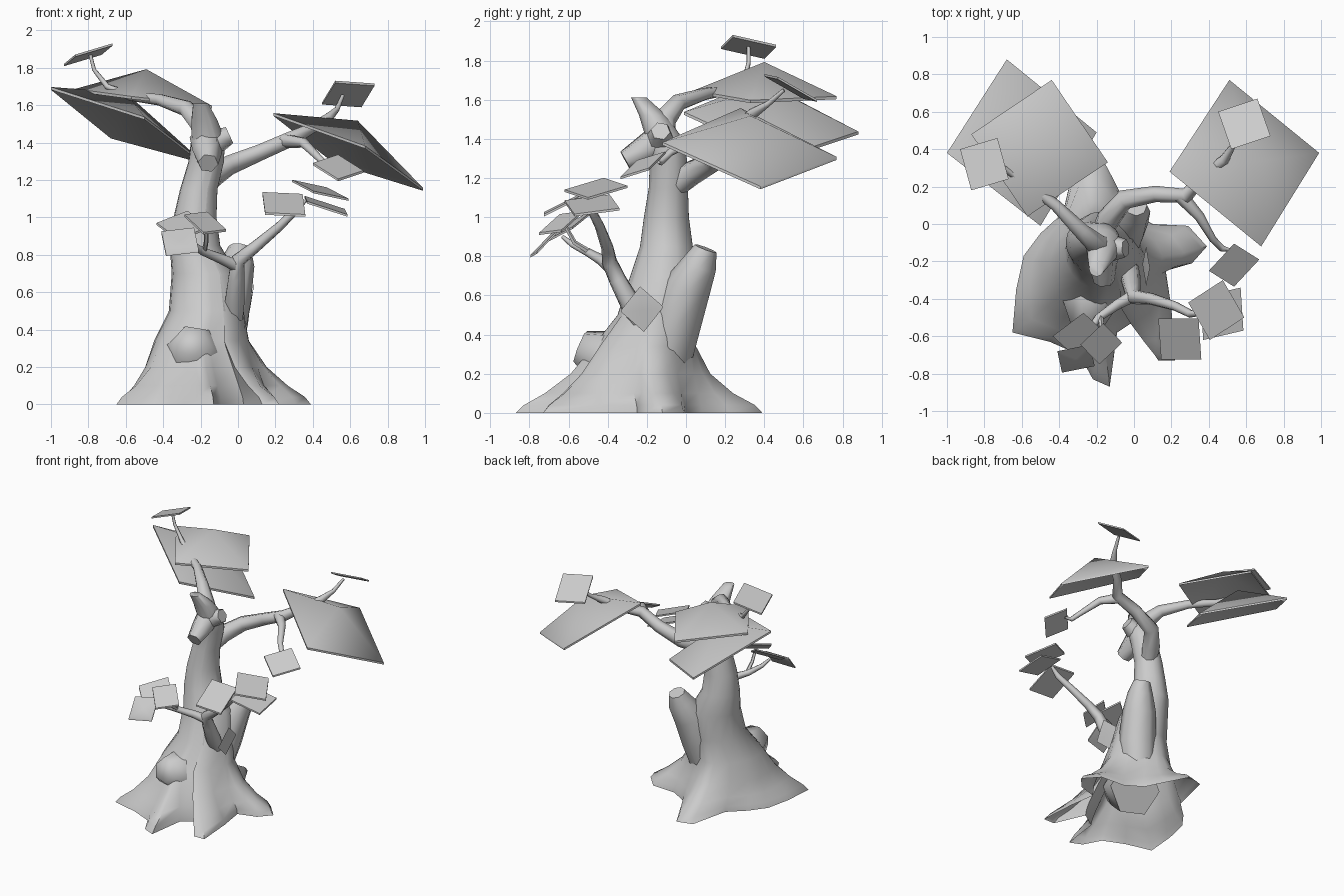
import bpy, bmesh, math
from mathutils import Vector as V

cube = bpy.data.objects.get("Cube")
if cube:
    bpy.data.objects.remove(cube)

grey = bpy.data.materials.new("plain_grey")
grey.use_nodes = True
grey.diffuse_color = (0.6, 0.6, 0.6, 1)
grey.node_tree.nodes["Principled BSDF"].inputs["Base Color"].default_value = (0.6, 0.6, 0.6, 1)


def finish(name, bm, angle=70):
    bmesh.ops.recalc_face_normals(bm, faces=bm.faces)
    mesh = bpy.data.meshes.new(name)
    bm.to_mesh(mesh)
    bm.free()
    mesh.materials.append(grey)
    obj = bpy.data.objects.new(name, mesh)
    bpy.context.collection.objects.link(obj)
    bpy.ops.object.select_all(action='DESELECT')
    obj.select_set(True)
    bpy.context.view_layer.objects.active = obj
    bpy.ops.object.shade_smooth_by_angle(angle=math.radians(angle))


def skin(bm, rings, cap_start=True):
    """Bridge rings of points with quads and cap the ends."""
    rows = [[bm.verts.new(p) for p in ring] for ring in rings]
    n = len(rows[0])
    for a, b in zip(rows, rows[1:]):
        for i in range(n):
            j = (i + 1) % n
            bm.faces.new((a[i], a[j], b[j], b[i]))
    bm.faces.new(rows[-1])
    if cap_start:
        bm.faces.new(rows[0][::-1])


def limb(name, path, sides=7):
    """Tapered tube through (x, y, z, radius) stations."""
    pts = [V(p[:3]) for p in path]
    rings = []
    side = None
    for k, p in enumerate(pts):
        d = (pts[min(k + 1, len(pts) - 1)] - pts[max(k - 1, 0)]).normalized()
        if side is None:
            side = d.orthogonal()
        side = (side - d * side.dot(d)).normalized()
        up = d.cross(side)
        rings.append([p + path[k][3] * (math.cos(t) * side + math.sin(t) * up)
                      for t in (math.tau * i / sides for i in range(sides))])
    bm = bmesh.new()
    skin(bm, rings)
    finish(name, bm)


def sheet(name, peak, corners, thickness):
    """Four-cornered leaf sheet with a middle point, given a thickness."""
    half = V((0, 0, thickness / 2))
    bm = bmesh.new()
    rims = []
    for offset in (half, -half):
        mid = bm.verts.new(V(peak) + offset)
        rim = [bm.verts.new(V(c) + offset) for c in corners]
        for i in range(4):
            bm.faces.new((mid, rim[i], rim[(i + 1) % 4]))
        rims.append(rim)
    top, low = rims
    for i in range(4):
        j = (i + 1) % 4
        bm.faces.new((top[i], top[j], low[j], low[i]))
    finish(name, bm, 45)


def leaf(name, centre, u, v):
    """Flat square leaf; u and v are its half diagonals."""
    c, u, v = V(centre), V(u), V(v)
    sheet(name, c, (c + u, c + v, c - u, c - v), 0.012)


# Trunk: root outline on the ground blending into round rings, open below
roots = [(.39, -.12), (.29, -.01), (.1, .0), (-.03, .08), (-.1, .22), (-.19, .39), (-.31, .36),
         (-.38, .06), (-.5, -.05), (-.59, -.17), (-.63, -.35), (-.65, -.58), (-.45, -.63),
         (-.29, -.7), (-.22, -.83), (-.13, -.87), (-.09, -.58), (.03, -.5), (.13, -.73),
         (.22, -.73), (.2, -.45), (.17, -.25), (.31, -.21)]
stations = [(0, -.17, -.22, .3, 1), (.04, -.17, -.22, .3, .88), (.1, -.18, -.24, .3, .55),
            (.2, -.19, -.23, .28, .22), (.34, -.2, -.21, .24, .06), (.5, -.17, -.15, .2, 0),
            (.7, -.18, -.11, .175, 0), (.85, -.23, -.1, .135, 0), (1.0, -.23, -.1, .115, 0),
            (1.15, -.21, -.09, .1, 0), (1.3, -.17, -.09, .095, 0), (1.42, -.16, -.12, .09, 0),
            (1.52, -.18, -.17, .07, 0), (1.61, -.2, -.24, .04, 0)]
rings = []
for z, cx, cy, r, w in stations:
    ring = []
    for x, y in roots:
        a = math.atan2(y + .2, x + .15)
        ring.append((w * x + (1 - w) * (cx + r * math.cos(a)),
                     w * y + (1 - w) * (cy + r * math.sin(a)), z))
    rings.append(ring)
bm = bmesh.new()
skin(bm, rings, cap_start=False)
finish("trunk", bm)

# Broken stubs
limb("back_stub", [(-.12, -.1, .28, .13), (-.08, -.06, .45, .135), (-.04, .01, .65, .12),
                   (.0, .07, .76, .09), (.01, .1, .84, .06)], 8)
limb("root_knob", [(-.22, -.25, .2, .2), (-.24, -.42, .29, .15), (-.255, -.54, .34, .09)], 6)
limb("front_stub", [(-.17, -.1, 1.42, .09), (-.165, -.2, 1.35, .08), (-.16, -.31, 1.29, .055)], 6)
limb("side_stub", [(-.19, -.13, 1.36, .08), (-.11, -.13, 1.41, .07), (-.045, -.13, 1.44, .05)], 6)

# Upper branches with their twigs
limb("west_branch", [(-.17, -.12, 1.4, .07), (-.2, -.11, 1.5, .06), (-.28, -.04, 1.585, .045),
                     (-.42, .1, 1.63, .032), (-.58, .22, 1.65, .025), (-.7, .3, 1.7, .016),
                     (-.77, .32, 1.79, .011), (-.79, .32, 1.87, .01)])
limb("east_branch", [(-.2, -.09, 1.12, .05), (-.14, .02, 1.22, .065), (-.05, .13, 1.28, .055),
                     (.12, .16, 1.35, .045), (.28, .15, 1.42, .042), (.38, .27, 1.47, .03),
                     (.48, .34, 1.53, .028), (.53, .42, 1.58, .015), (.56, .5, 1.65, .01)])
limb("east_twig", [(.25, .15, 1.41, .04), (.35, .04, 1.4, .028), (.42, -.08, 1.33, .02),
                   (.47, -.13, 1.28, .018), (.52, -.14, 1.28, .008)])

# Forked lower front branch
limb("front_branch", [(-.02, -.2, .4, .04), (-.02, -.28, .55, .055), (-.01, -.35, .68, .045),
                      (.0, -.39, .77, .04), (.09, -.4, .84, .032), (.22, -.44, .95, .025),
                      (.3, -.48, 1.03, .022), (.36, -.48, 1.09, .01)])
limb("front_fork", [(.0, -.38, .74, .035), (-.09, -.43, .78, .028), (-.19, -.5, .82, .022),
                    (-.25, -.58, .86, .016), (-.28, -.63, .9, .01)])
limb("fork_twig", [(-.18, -.49, .82, .015), (-.17, -.57, .87, .013), (-.17, -.62, .96, .01)], 5)

# Large leaf sheets
sheet("lower_west_canopy", (-.6, .43, 1.66),
      [(-.68, .88, 1.43), (-1, .38, 1.69), (-.5, -.01, 1.53), (-.2, .49, 1.3)], .015)
sheet("upper_west_canopy", (-.49, .4, 1.785),
      [(-.44, .77, 1.61), (-.87, .48, 1.68), (-.57, .04, 1.64), (-.14, .33, 1.59)], .015)
sheet("east_canopy", (.64, .33, 1.51),
      [(.51, .77, 1.3), (.19, .28, 1.55), (.68, -.12, 1.375), (.99, .38, 1.15)], .015)

# Small leaves
leaf("west_top_leaf", (-.8, .32, 1.87), (-.13, .08, -.055), (-.07, -.14, -.005))
leaf("east_top_leaf", (.59, .535, 1.66), (-.14, .065, -.05), (-.07, -.135, .065))
leaf("east_low_leaf", (.535, -.22, 1.265), (.135, .03, -.02), (0, .115, .065))
leaf("front_leaf_a", (.245, -.615, 1.07), (.115, -.11, -.06), (.1, .11, .05))
leaf("front_leaf_b", (.44, -.46, 1.145), (-.15, .04, .05), (.035, .16, .01))
leaf("front_leaf_c", (.47, -.48, 1.06), (-.1, -.14, .02), (.115, -.09, -.05))
leaf("fork_leaf_a", (-.175, -.64, .97), (.112, .005, -.04), (.01, .11, .055))
leaf("fork_leaf_b", (-.295, -.59, .955), (.14, .01, -.01), (.025, .115, .075))
leaf("fork_leaf_c", (-.31, -.72, .87), (.1, -.04, -.05), (.075, .075, .07))
leaf("trunk_leaf", (.065, -.225, .53), (0, .105, .01), (.02, -.01, .11))
